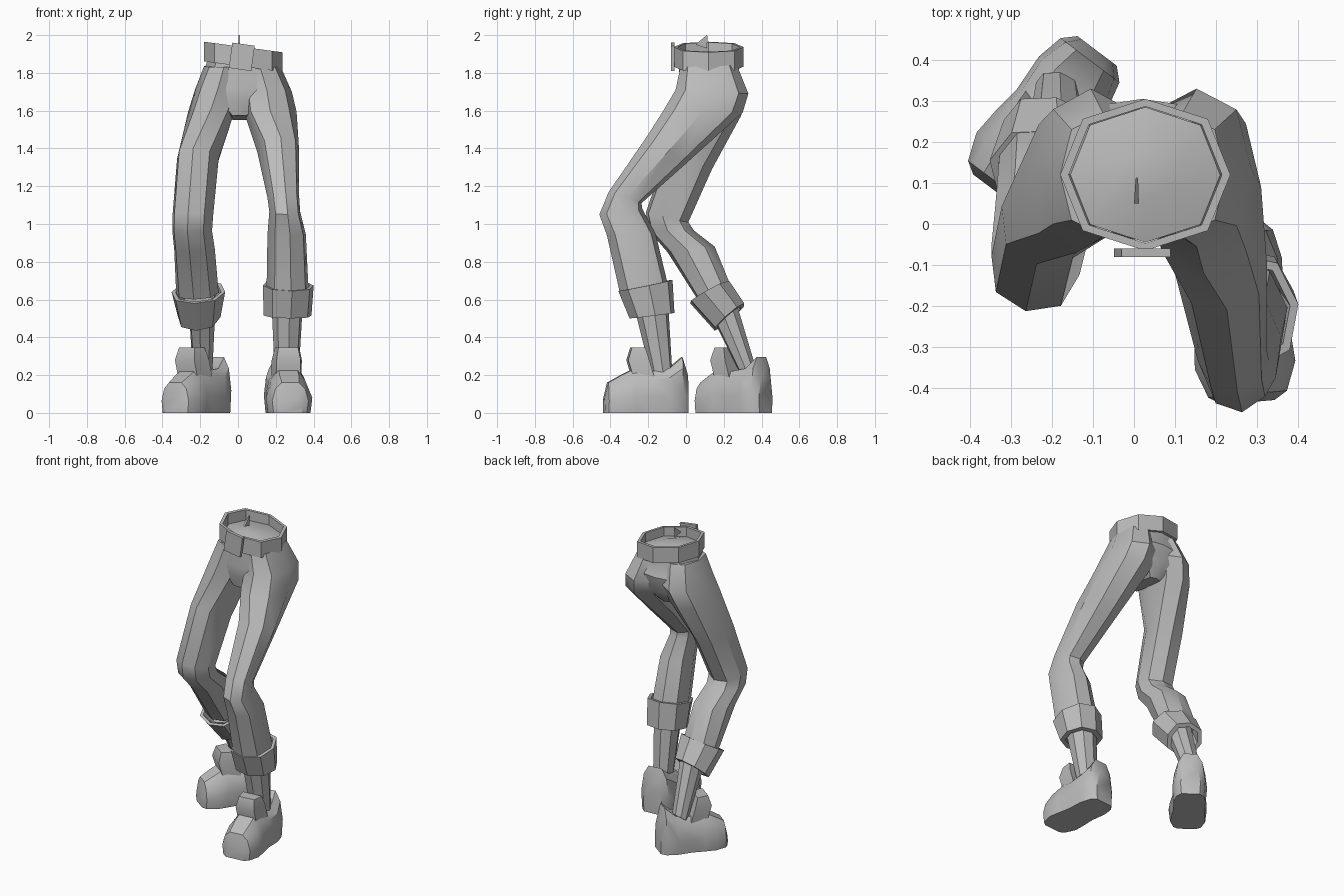
import bpy, bmesh, math
from mathutils import Vector, Matrix

cube = bpy.data.objects.get("Cube")
if cube:
    bpy.data.objects.remove(cube, do_unlink=True)

grey = bpy.data.materials.new("plain_grey")
grey.use_nodes = True
GREY = (0.5, 0.5, 0.5, 1)
grey.diffuse_color = GREY
grey.node_tree.nodes["Principled BSDF"].inputs["Base Color"].default_value = GREY


def ring(x0, x1, front, back, yaw=0, roll=0.0, swell=1.04, sides=8):
    """Oval section from its x extent and its front and back (y, z) points."""
    f, b = Vector((0, *front)), Vector((0, *back))
    centre = (f + b) / 2 + Vector(((x0 + x1) / 2, 0, 0))
    turn = Matrix.Rotation(math.radians(yaw), 3, 'Z')
    across = turn @ Vector(((x1 - x0) / 2, 0, roll))
    depth = turn @ (b - f) / 2
    pts = []
    for i in range(sides):
        a = 2 * math.pi * i / sides
        k = swell if i % 2 else 1.0
        pts.append(centre + (across * math.cos(a) + depth * math.sin(a)) * k)
    return pts


def shrink(pts, k):
    c = sum(pts, Vector()) / len(pts)
    return [c + (p - c) * k for p in pts]


def loft(name, rings, loop=False, matrix=None):
    """Skin a list of equal sections, capped or joined end to end."""
    bm = bmesh.new()
    rows = [[bm.verts.new(p) for p in r] for r in rings]
    pairs = list(zip(rows, rows[1:]))
    if loop:
        pairs.append((rows[-1], rows[0]))
    else:
        bm.faces.new(rows[0])
        bm.faces.new(rows[-1])
    n = len(rows[0])
    for a, b in pairs:
        for i in range(n):
            j = (i + 1) % n
            bm.faces.new((a[i], a[j], b[j], b[i]))
    if matrix:
        bm.transform(matrix)
    bmesh.ops.recalc_face_normals(bm, faces=bm.faces)
    mesh = bpy.data.meshes.new(name)
    bm.to_mesh(mesh)
    bm.free()
    mesh.materials.append(grey)
    obj = bpy.data.objects.new(name, mesh)
    bpy.context.collection.objects.link(obj)
    bpy.ops.object.select_all(action='DESELECT')
    obj.select_set(True)
    bpy.context.view_layer.objects.active = obj
    bpy.ops.object.shade_smooth_by_angle(angle=math.radians(35))
    return obj


# Trouser legs, hip to cuff, each knee turned a little outward
L, R = 8, -12
loft("left_leg", [
    ring(0.01, 0.225, (-0.03, 1.83), (0.27, 1.84)),
    ring(0.02, 0.285, (-0.055, 1.71), (0.33, 1.69)),
    ring(0.03, 0.31, (-0.12, 1.60), (0.30, 1.59)),
    ring(0.10, 0.325, (-0.21, 1.46), (-0.01, 1.31), L),
    ring(0.155, 0.325, (-0.41, 1.17), (-0.235, 1.11), L),
    ring(0.165, 0.33, (-0.46, 1.05), (-0.23, 1.08), L),
    ring(0.155, 0.36, (-0.42, 0.94), (-0.16, 0.95), L),
    ring(0.15, 0.375, (-0.35, 0.63), (-0.09, 0.66), L),
])
loft("right_leg", [
    ring(-0.18, 0.03, (-0.03, 1.83), (0.27, 1.84)),
    ring(-0.23, 0.02, (-0.05, 1.72), (0.33, 1.69)),
    ring(-0.265, -0.02, (-0.07, 1.61), (0.29, 1.57)),
    ring(-0.325, -0.10, (-0.10, 1.40), (0.14, 1.29), R),
    ring(-0.35, -0.13, (-0.215, 1.06), (0.015, 1.01), R),
    ring(-0.35, -0.135, (-0.195, 0.96), (0.045, 0.965), R),
    ring(-0.34, -0.12, (-0.10, 0.85), (0.155, 0.88), R),
    ring(-0.33, -0.10, (0.06, 0.60), (0.24, 0.67), R),
])

# Pelvis with a shallow dome inside the belt, narrowing to the crotch
waist = ring(-0.155, 0.21, (-0.045, 1.875), (0.285, 1.875), roll=-0.02)
loft("pelvis", [
    [p + Vector((0, 0, 0.03)) for p in shrink(waist, 0.35)],
    waist,
    ring(-0.18, 0.23, (-0.035, 1.80), (0.28, 1.81), swell=1.08),
    ring(-0.185, 0.225, (-0.04, 1.72), (0.305, 1.74), swell=1.2),
    ring(-0.10, 0.13, (-0.035, 1.65), (0.285, 1.64), swell=1.25),
    ring(-0.035, 0.05, (-0.02, 1.575), (0.22, 1.55), swell=1.25),
])

# Belt, tilted down toward the left side
up = Vector((0, 0, 0.052))
belt_mid = ring(-0.18, 0.235, (-0.065, 1.885), (0.305, 1.885), roll=-0.028)
belt_in = shrink(belt_mid, 0.9)
loft("belt", [[p + up for p in belt_in], [p + up for p in belt_mid],
              [p - up for p in belt_mid], [p - up for p in belt_in]], loop=True)


def slab(name, centre, size, tilt):
    corners = [(-1, -1), (1, -1), (1, 1), (-1, 1)]
    rows = [[Vector((x * size[0], s * size[1], z * size[2])) / 2
             for x, z in corners] for s in (-1, 1)]
    m = Matrix.Translation(centre) @ Matrix.Rotation(tilt, 4, 'Y')
    return loft(name, rows, matrix=m)


slab("belt_buckle", (0.02, -0.07, 1.885), (0.12, 0.02, 0.135), math.radians(8))

# Small pointed tab rising inside the waist
loft("waist_tab", [
    [Vector((0.0, 0.05, 1.95)), Vector((0.012, 0.05, 1.95)), Vector((0.006, 0.11, 1.93))],
    [Vector((0.004, 0.11, 2.0)), Vector((0.01, 0.11, 2.0)), Vector((0.007, 0.115, 1.99))],
])


# Turned-up cuffs
def cuff(name, top, bottom):
    loft(name, [shrink(top, 0.85), top, bottom, shrink(bottom, 0.75)], loop=True)


cuff("left_cuff", ring(0.13, 0.402, (-0.36, 0.645), (-0.07, 0.705), L),
     ring(0.135, 0.39, (-0.30, 0.50), (-0.06, 0.53), L))
cuff("right_cuff", ring(-0.355, -0.065, (0.02, 0.58), (0.23, 0.70), R),
     ring(-0.32, -0.09, (0.15, 0.435), (0.31, 0.58), R))

# Bare shins, running up inside the cuffs
loft("left_shin", [
    ring(0.17, 0.35, (-0.29, 0.62), (-0.10, 0.64), L),
    ring(0.18, 0.34, (-0.26, 0.50), (-0.09, 0.52), L),
    ring(0.195, 0.32, (-0.18, 0.18), (-0.07, 0.18), L),
])
loft("right_shin", [
    ring(-0.29, -0.12, (0.07, 0.58), (0.23, 0.66), R),
    ring(-0.26, -0.12, (0.15, 0.48), (0.275, 0.56), R),
    ring(-0.24, -0.135, (0.30, 0.18), (0.37, 0.24), R),
])


# Shoes: sections run from heel to toe along local -y
SHOE = [  # distance, base half width, top half width, height
    (0.0, 0.06, 0.045, 0.20), (0.03, 0.09, 0.07, 0.295),
    (0.10, 0.105, 0.09, 0.235), (0.20, 0.10, 0.085, 0.22),
    (0.28, 0.11, 0.075, 0.235), (0.35, 0.115, 0.08, 0.20),
    (0.42, 0.09, 0.07, 0.16), (0.44, 0.06, 0.05, 0.08),
]
TONGUE = [(0.18, 0.29, 0.08, 0.18), (0.21, 0.32, 0.08, 0.28),
          (0.23, 0.30, 0.065, 0.345)]


def shoe(side, heel, yaw, width, length):
    m = Matrix.Translation((*heel, 0)) @ Matrix.Rotation(yaw, 4, 'Z')
    rows = []
    for s, b, t, h in SHOE:
        half = [(b * 0.92, 0), (b, h * 0.4), (t * 1.05, h * 0.8), (t * 0.6, h)]
        outline = half + [(-x, z) for x, z in reversed(half)]
        rows.append([Vector((x * width, -s * length, z)) for x, z in outline])
    loft(side + "_shoe", rows, matrix=m)
    rows = [[Vector((-w, -a, z)), Vector((w, -a, z)),
             Vector((w * 0.8, -b, z)), Vector((-w * 0.8, -b, z))]
            for a, b, w, z in TONGUE]
    loft(side + "_shoe_tongue", rows, matrix=m)


shoe("left", (0.24, 0.008), math.radians(5), 1.07, 1.01)
shoe("right", (-0.09, 0.422), math.radians(-37), 1.0, 0.96)
